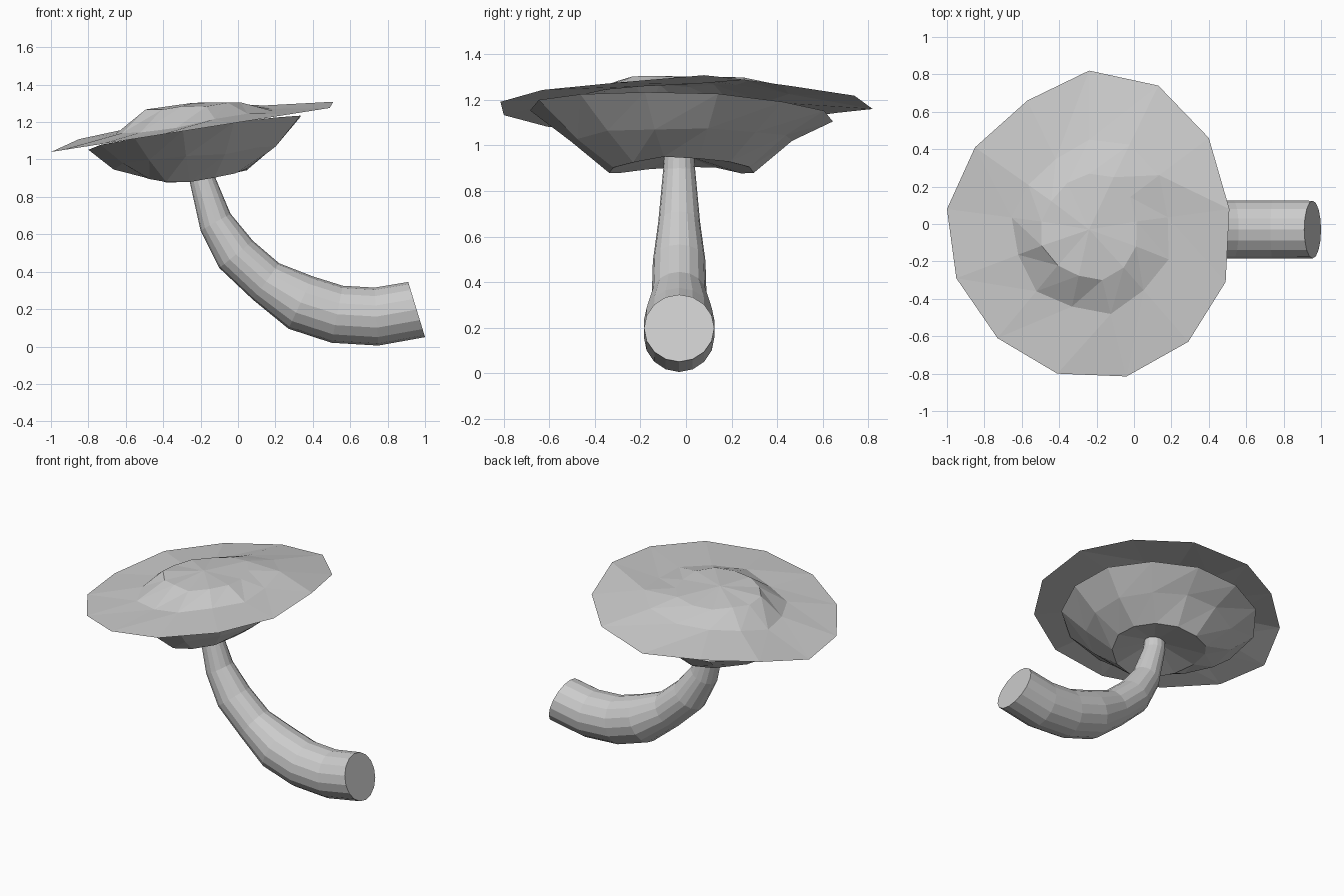
import bpy, bmesh, random
from math import sin, cos, pi
from mathutils import Vector

if "Cube" in bpy.data.objects:
    bpy.data.objects.remove(bpy.data.objects["Cube"])

random.seed(4)


def skin(name, rings, tip=None, caps=False):
    """Bridge equal-sized rings of points; close with a fan tip or end caps."""
    bm = bmesh.new()
    vs = [[bm.verts.new(p) for p in r] for r in rings]
    n = len(vs[0])
    for a, b in zip(vs, vs[1:]):
        for i in range(n):
            j = (i + 1) % n
            quad = [a[i], a[j], b[j], b[i]]
            if caps:
                bm.faces.new(quad)
            else:
                bm.faces.new(quad[:3])
                bm.faces.new([quad[0], quad[2], quad[3]])
    if tip:
        t = bm.verts.new(tip)
        for i in range(n):
            bm.faces.new((vs[-1][i], vs[-1][(i + 1) % n], t))
    if caps:
        bm.faces.new(vs[0])
        bm.faces.new(vs[-1])
        bmesh.ops.recalc_face_normals(bm, faces=bm.faces)
    me = bpy.data.meshes.new(name)
    bm.to_mesh(me)
    bm.free()
    ob = bpy.data.objects.new(name, me)
    bpy.context.collection.objects.link(ob)
    return ob


def tilt(x):
    return 1.04 + 0.158 * (x + 1)


# Stem: opposite silhouette points (inner xz, outer xz) define each ring
pairs = [((.91, .345), (1.0, .05)), ((.73, .315), (.75, .005)),
         ((.56, .325), (.50, .02)), ((.40, .375), (.27, .095)),
         ((.22, .445), (.08, .25)), ((.08, .565), (-.10, .42)),
         ((-.04, .71), (-.20, .62)), ((-.12, .90), (-.26, .89)),
         ((-.13, .98), (-.26, .98))]
stem = []
for a, b in pairs:
    a, b = Vector((a[0], -.03, a[1])), Vector((b[0], -.03, b[1]))
    c, h = (a + b) / 2, (a - b) / 2
    side = Vector((0, h.length, 0))
    stem.append([c + h * cos(2 * pi * i / 16) + side * sin(2 * pi * i / 16)
                 for i in range(16)])
skin("stem", stem, caps=True)

# Cap top: irregular 13-sided tilted rim, shoulder ring, crown ring, centre
outline = [(-1, .08), (-.95, -.29), (-.73, -.61), (-.41, -.80), (-.04, -.815),
           (.29, -.63), (.49, -.31), (.51, .08), (.40, .46), (.13, .74),
           (-.24, .82), (-.57, .66), (-.85, .41)]
lift = {7: .03, 11: .035, 12: .045}
cx, cy = -.24, -.02
rim = [(x, y, tilt(x) + lift.get(i, 0)) for i, (x, y) in enumerate(outline)]
shoulder, crown = [], []
for x, y in outline:
    k = .56 + random.uniform(-.03, .03)
    px, py = cx + (x - cx) * k, cy + (y - cy) * k
    shoulder.append((px, py, tilt(px) + .05 + .04 * py + random.uniform(-.012, .012)))
    k = .34 + random.uniform(-.02, .02)
    px, py = cx + (x - cx) * k, cy + (y - cy) * k
    crown.append((px, py, 1.283 + .08 * (px - cx) + random.uniform(-.008, .008)))
skin("cap_top", [rim, shoulder, crown], tip=(cx, -.03, 1.303))

# Gill bowl under the cap: open rim, belly, lower lip, hollow around the stem
bx, by = -.225, -.02


def oval(rx, ry, height, jitter):
    ring = []
    for i in range(13):
        t = -2 * pi * i / 13 + pi
        x, y = bx + rx * cos(t), by + ry * sin(t)
        ring.append((x, y, height(x - bx, y) + random.uniform(-jitter, jitter)))
    return ring


bowl = [oval(.575, .67, lambda d, y: tilt(d + bx) - .02 - .035 * y, .006),
        oval(.44, .49, lambda d, y: 1.02 + .14 * d, .015),
        oval(.28, .32, lambda d, y: .885 + .08 * d + .5 * d * d, .008)]
skin("gill_bowl", bowl, tip=(-.19, -.03, .965))
